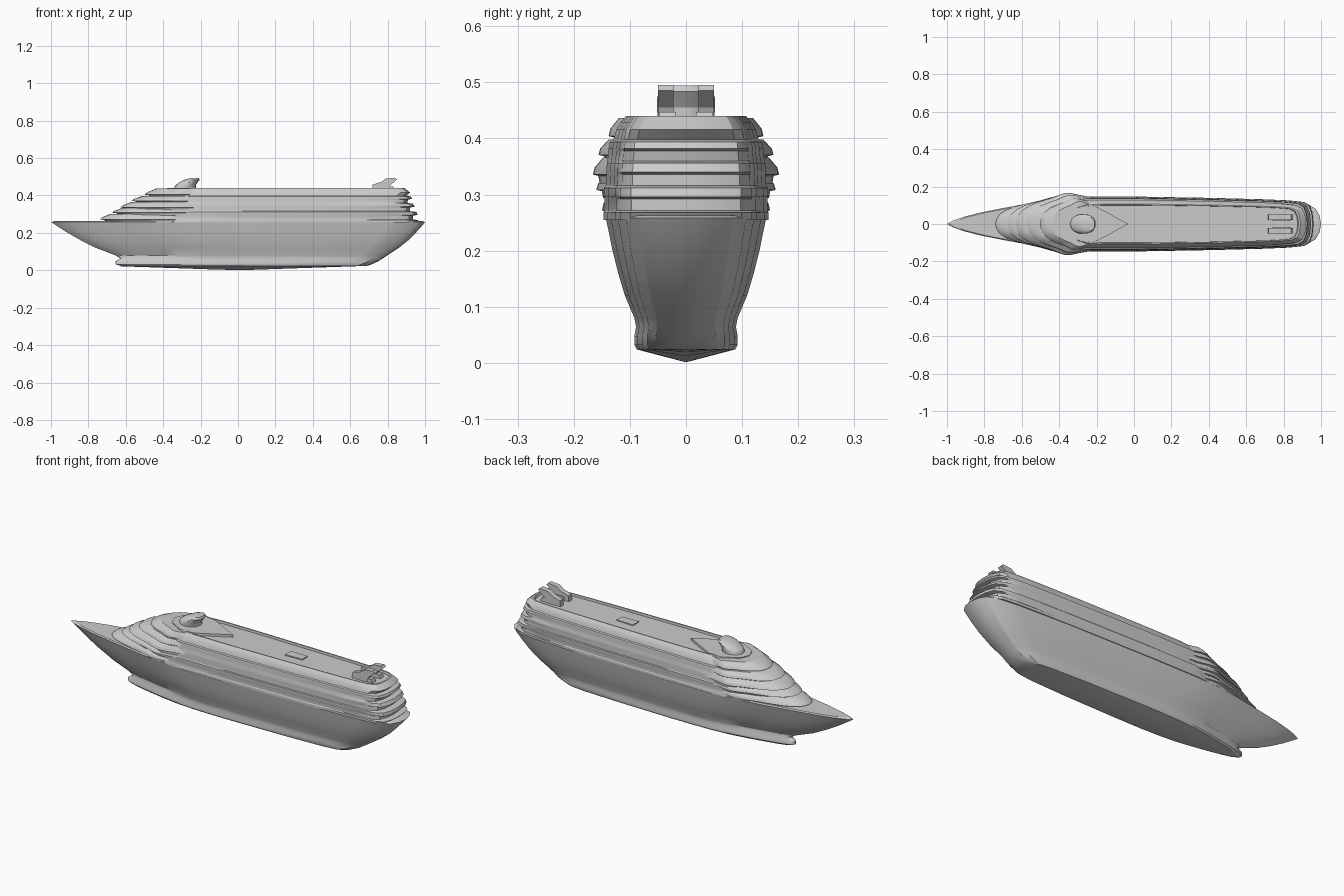
import bpy, bmesh, math

if "Cube" in bpy.data.objects:
    bpy.data.objects.remove(bpy.data.objects["Cube"])

# Half-width outlines: (fraction of length, fraction of half width)
STERN = [(.5, 1), (.75, .94), (.9, .85), (.96, .75), (.985, .58), (.996, .32), (1, 0)]
DECK = [(0, 0), (.015, .12), (.045, .27), (.09, .43), (.14, .57), (.19, .70), (.24, .83), (.30, .95),
        (.36, 1)] + STERN
KEEL = [(0, 0), (.003, .10), (.012, .20), (.05, .36), (.1, .52), (.17, .72), (.24, .88), (.32, .97),
        (.4, 1)] + STERN
HOUSE = [(0, 0), (.003, .55), (.02, .8), (.06, .95), (.12, 1), (.3, 1), (.6, .95), (.8, .9),
         (.9, .86), (.96, .8), (.985, .67), (.996, .4), (1, 0)]
VISOR = [(0, 0), (.008, .16), (.035, .33), (.09, .48), (.18, .62), (.30, .74), (.42, .84), (.51, .94),
         (.58, 1), (.66, .99), (.78, .92), (.9, .87), (.99, .82), (1, 0)]


def finish(name, bm):
    bmesh.ops.remove_doubles(bm, verts=bm.verts, dist=0.0002)
    bmesh.ops.recalc_face_normals(bm, faces=bm.faces)
    mesh = bpy.data.meshes.new(name)
    bm.to_mesh(mesh)
    bm.free()
    ob = bpy.data.objects.new(name, mesh)
    bpy.context.collection.objects.link(ob)
    bpy.ops.object.select_all(action='DESELECT')
    ob.select_set(True)
    bpy.context.view_layer.objects.active = ob
    bpy.ops.object.shade_smooth_by_angle(angle=math.radians(25))
    return ob


def outline(profile, x0, x1, w):
    return [(x0 + t * (x1 - x0), w * f) for t, f in profile]


def loft(name, rings, keel=None):
    """Loft mirrored waterlines [(points, z)]; close top flat, bottom flat or with a keel line."""
    bm = bmesh.new()
    for side in (1, -1):
        rows = [[bm.verts.new((x, side * y, z)) for x, y in pts] for pts, z in rings]
        base, top = rings[0], rings[-1]
        low = [bm.verts.new((x, 0, keel(x) if keel and 0 < i < len(base[0]) - 1 else base[1]))
               for i, (x, y) in enumerate(base[0])]
        high = [bm.verts.new((x, 0, top[1])) for x, y in top[0]]
        rows = [low] + rows + [high]
        for a, b in zip(rows, rows[1:]):
            for i in range(len(a) - 1):
                bm.faces.new((a[i], a[i + 1], b[i + 1], b[i]))
    bmesh.ops.dissolve_degenerate(bm, dist=1e-5, edges=bm.edges)
    return finish(name, bm)


def prism(name, pts, y0, y1):
    """Side profile in x,z extruded across y."""
    bm = bmesh.new()
    a = [bm.verts.new((x, y0, z)) for x, z in pts]
    f = bm.faces.new(a)
    ext = bmesh.ops.extrude_face_region(bm, geom=[f])['geom']
    bmesh.ops.translate(bm, vec=(0, y1 - y0, 0),
                        verts=[v for v in ext if isinstance(v, bmesh.types.BMVert)])
    return finish(name, bm)


# Hull with raked bow, waist, and lower keel body ending in a bulb
hull_levels = [  # z, bow x, stern x, half width, outline
    (.024, -.63, .69, .088, KEEL), (.032, -.655, .715, .092, KEEL), (.048, -.655, .75, .092, KEEL),
    (.064, -.63, .775, .089, KEEL), (.08, -.655, .80, .092, DECK), (.12, -.76, .86, .109, DECK),
    (.16, -.84, .91, .121, DECK), (.20, -.91, .95, .131, DECK), (.235, -.965, .982, .138, DECK),
    (.258, -1, 1, .143, DECK), (.263, -.98, .985, .138, DECK)]
loft("hull", [(outline(p, a, b, w), z) for z, a, b, w, p in hull_levels],
     keel=lambda x: .024 * min(1, abs(x) / .7))

# Long passenger block: nearly smooth sides, stepped stern balconies, sunken roof deck
block_levels = [  # z, front x, stern x, half width
    (.255, -.42, .955, .147), (.268, -.42, .965, .147), (.272, -.42, .935, .145),
    (.292, -.42, .935, .145), (.296, -.42, .96, .146), (.312, -.42, .955, .146),
    (.316, -.42, .92, .143), (.336, -.42, .92, .142), (.34, -.42, .945, .142),
    (.356, -.42, .935, .141), (.36, -.4, .905, .140), (.378, -.4, .91, .138),
    (.382, -.4, .93, .138), (.394, -.4, .925, .136), (.398, -.38, .9, .129),
    (.416, -.36, .92, .124), (.428, -.34, .905, .117), (.440, -.32, .89, .107),
    (.440, -.315, .88, .101), (.427, -.31, .875, .100)]
loft("passenger_block", [(outline(HOUSE, a, b, w), z) for z, a, b, w in block_levels])

# Curved forward tiers: recessed wall under a sloping visor
tiers = [  # z, front x, rear x, half width, height
    (.262, -.74, -.17, .150, .040), (.300, -.675, -.17, .160, .034),
    (.326, -.63, -.18, .166, .040), (.362, -.57, -.19, .156, .036),
    (.394, -.50, -.20, .138, .042)]
for i, (z, a, b, w, h) in enumerate(tiers):
    loft(f"forward_tier_{i + 1}", [
        (outline(VISOR, a + .035, b, w - .012), z - .006),
        (outline(VISOR, a + .025, b, w - .010), z + h * .18),
        (outline(VISOR, a, b, w), z + h * .24),
        (outline(VISOR, a + .015, b, w - .003), z + h * .55),
        (outline(VISOR, a + .06, b, w - .018), z + h)])

# Pointed roof plate behind the forward tiers, and roof pool
loft("roof_plate", [([(-.38, 0), (-.36, .05), (-.28, .095), (-.2, .092), (-.03, 0)], z)
                    for z in (.425, .440)])
loft("roof_pool", [([(.3, 0), (.3, .026), (.4, .022), (.4, 0)], z) for z in (.42, .432)])

# Swept forward mast with rounded dome top
BLOB = [(0.5 - 0.5 * math.cos(math.pi * i / 10), math.sin(math.pi * i / 10)) for i in range(11)]
loft("forward_mast", [(outline(BLOB, a, b, w), z) for z, a, b, w in (
    (.432, -.345, -.225, .05), (.455, -.335, -.225, .052), (.470, -.315, -.215, .052),
    (.484, -.285, -.205, .048), (.494, -.25, -.21, .035))])

# Twin swept stern funnels
for s, k in (("left", 1), ("right", -1)):
    prism(f"{s}_funnel", [(.715, .42), (.80, .42), (.815, .455), (.85, .485), (.84, .495),
                          (.79, .490), (.765, .472), (.72, .458)], k * .022, k * .050)
    prism(f"{s}_funnel_base", [(.74, .42), (.84, .42), (.83, .447), (.745, .447)],
          k * .018, k * .048)
